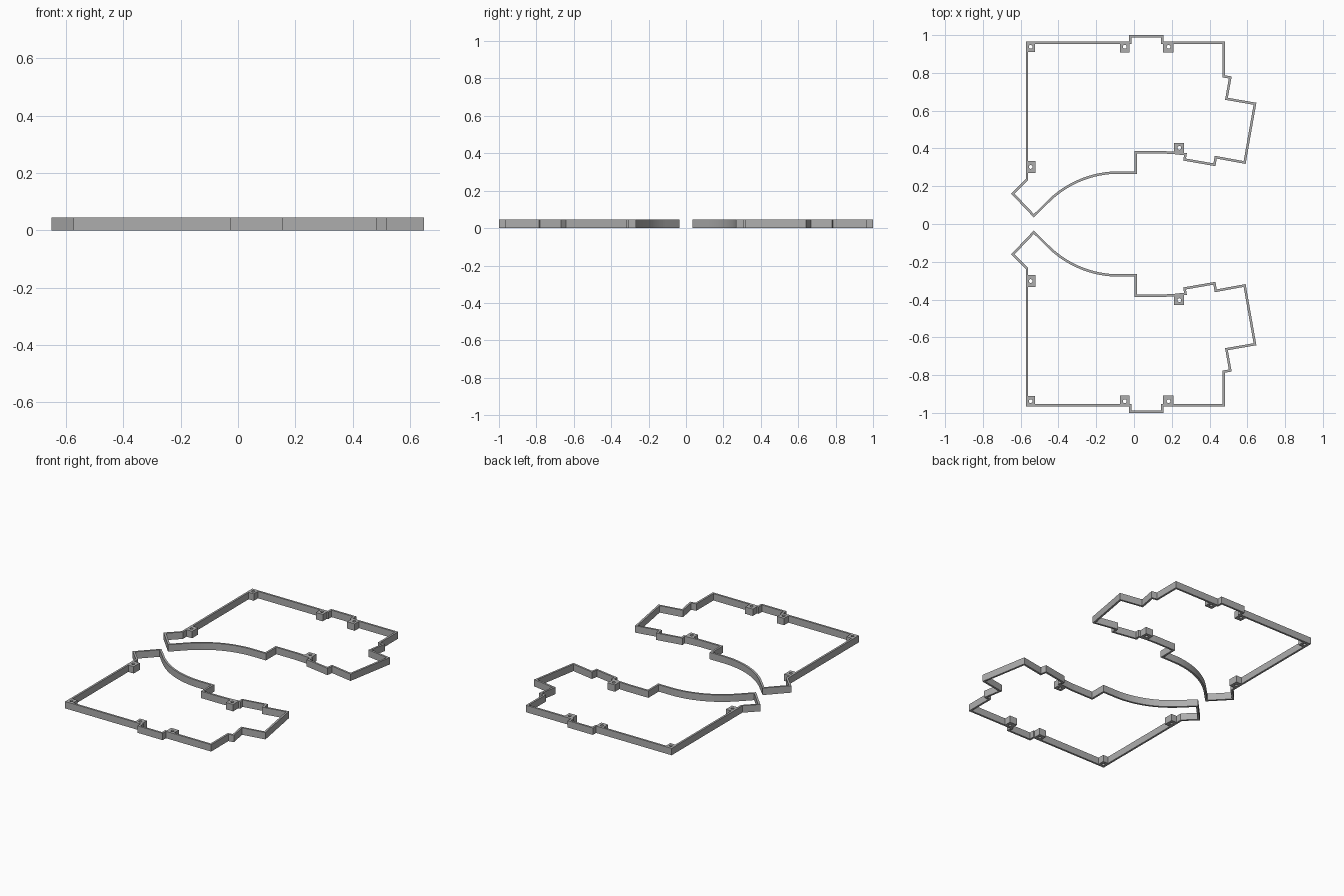
import bpy, bmesh
from math import sin, cos, pi, radians
from mathutils import Vector

if "Cube" in bpy.data.objects:
    bpy.data.objects.remove(bpy.data.objects["Cube"], do_unlink=True)

HEIGHT = 0.045
WALL = 0.013

grey = bpy.data.materials.new("plain_grey")
grey.use_nodes = True
COLOUR = (0.42, 0.42, 0.42, 1)
grey.diffuse_color = COLOUR
grey.node_tree.nodes["Principled BSDF"].inputs["Base Color"].default_value = COLOUR


def ring_prism(name, outer, inner):
    """Extruded ring between two matching loops, mirrored to the other half."""
    bm = bmesh.new()
    loops = [[bm.verts.new((p[0], p[1], z)) for p in loop]
             for loop, z in ((outer, 0), (outer, HEIGHT), (inner, HEIGHT), (inner, 0))]
    n = len(outer)
    for a, b in zip(loops, loops[1:] + loops[:1]):
        for i in range(n):
            j = (i + 1) % n
            bm.faces.new((a[i], a[j], b[j], b[i]))
    bmesh.ops.recalc_face_normals(bm, faces=bm.faces)
    mesh = bpy.data.meshes.new(name)
    bm.to_mesh(mesh)
    bm.free()
    mesh.materials.append(grey)
    obj = bpy.data.objects.new(name, mesh)
    bpy.context.collection.objects.link(obj)
    mirror = obj.modifiers.new("other_half", 'MIRROR')
    mirror.use_axis = (False, True, False)
    mirror.use_mirror_merge = False
    return obj


def inset(points, distance):
    """Mitred offset towards the inside of a clockwise outline."""
    pts = [Vector(p) for p in points]
    result = []
    for i, p in enumerate(pts):
        d1 = (p - pts[i - 1]).normalized()
        d2 = (pts[(i + 1) % len(pts)] - p).normalized()
        n1, n2 = Vector((d1.y, -d1.x)), Vector((d2.y, -d2.x))
        result.append(p + (n1 + n2) * distance / (1 + n1.dot(n2)))
    return result


# Perimeter wall: back edge, stepped side, then the near edge
outline = [
    (-0.573, 0.966), (-0.027, 0.966), (-0.027, 1.0), (0.155, 1.0), (0.155, 0.966),
    (0.482, 0.966), (0.482, 0.787), (0.517, 0.781), (0.497, 0.668), (0.648, 0.642),
    (0.591, 0.318), (0.438, 0.346), (0.431, 0.306), (0.260, 0.336), (0.265, 0.364),
    (0.21, 0.370), (0.155, 0.373), (0.015, 0.373), (0.015, 0.266)]

# Sweeping arc that ends in a straight diagonal
RADIUS = 0.526
for k in range(25):
    a = radians(45) * k / 24
    outline.append((-0.08 - RADIUS * sin(a), 0.266 - RADIUS * (1 - cos(a))))
outline += [(-0.53, 0.034), (-0.65, 0.16), (-0.573, 0.237)]

wall = ring_prism("perimeter_wall", outline, inset(outline, WALL))

# Screw blocks: bounds (x0, x1, y0, y1) and hole centre
blocks = {
    "corner_screw_block": (-0.568, -0.523, 0.910, 0.960, -0.547, 0.938),
    "back_screw_block_right": (-0.073, -0.023, 0.908, 0.960, -0.049, 0.938),
    "back_screw_block_left": (0.153, 0.208, 0.908, 0.960, 0.183, 0.938),
    "side_screw_block": (-0.568, -0.521, 0.270, 0.333, -0.547, 0.302),
    "near_screw_block": (0.213, 0.266, 0.377, 0.430, 0.240, 0.403),
}
SIDES = 24
HOLE = 0.010
for name, (x0, x1, y0, y1, hx, hy) in blocks.items():
    square, hole = [], []
    for k in range(SIDES):
        c, s = cos(2 * pi * k / SIDES), sin(2 * pi * k / SIDES)
        m = max(abs(c), abs(s))
        square.append(((x0 + x1) / 2 + c / m * (x1 - x0) / 2,
                       (y0 + y1) / 2 + s / m * (y1 - y0) / 2))
        hole.append((hx + HOLE * c, hy + HOLE * s))
    ring_prism(name, square, hole)
